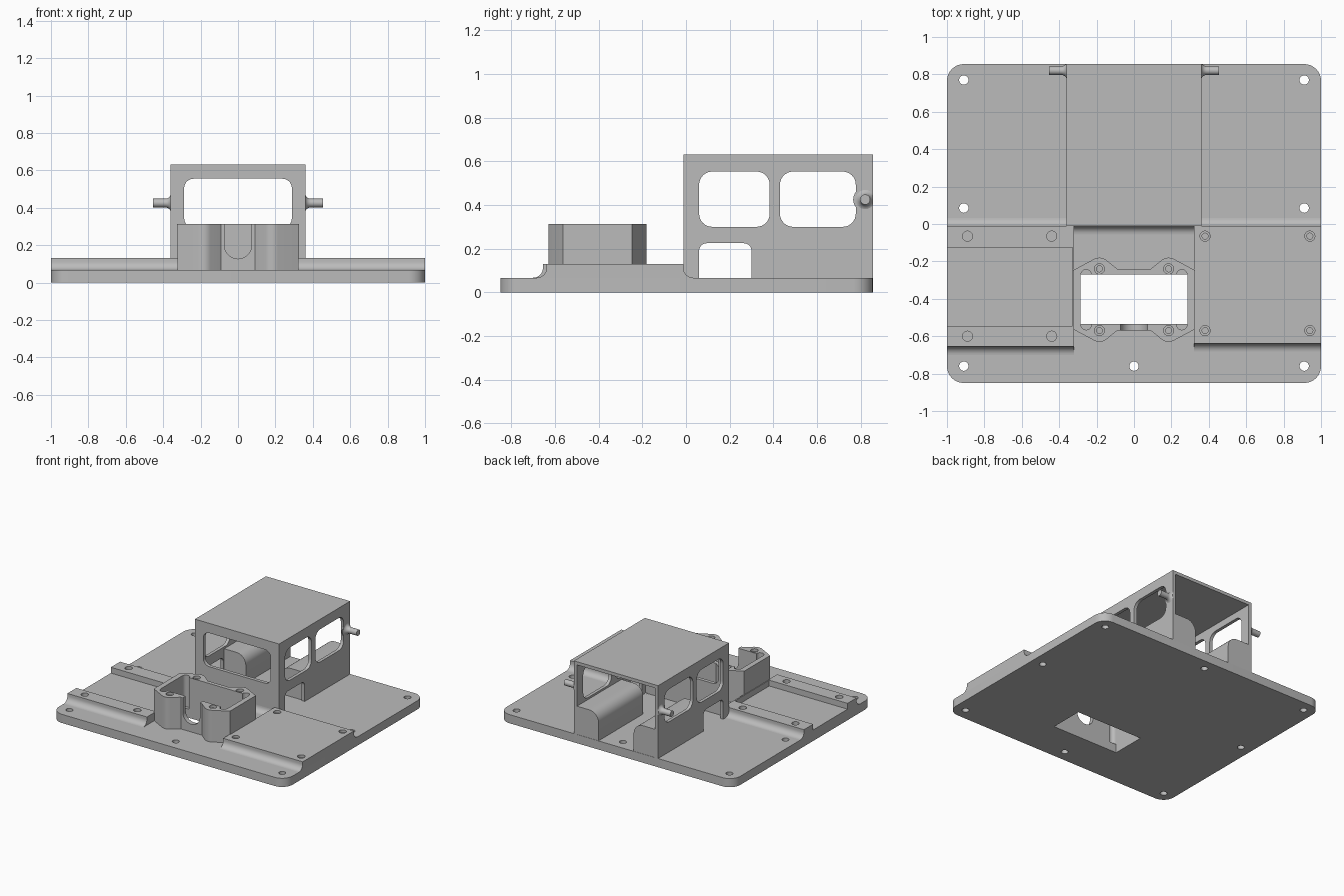
import bpy, bmesh
from math import sin, cos, pi, radians

cube = bpy.data.objects.get("Cube")
if cube:
    bpy.data.objects.remove(cube, do_unlink=True)

grey = bpy.data.materials.new("light_grey")
grey.use_nodes = True
grey.diffuse_color = (0.5, 0.5, 0.5, 1)
grey.node_tree.nodes["Principled BSDF"].inputs["Base Color"].default_value = (0.5, 0.5, 0.5, 1)


def arc(cx, cy, r, a0, a1, n=8):
    return [(cx + r * cos(radians(a0 + (a1 - a0) * i / n)),
             cy + r * sin(radians(a0 + (a1 - a0) * i / n))) for i in range(n + 1)]


def rounded(u0, u1, v0, v1, r):
    return (arc(u1 - r, v1 - r, r, 0, 90) + arc(u0 + r, v1 - r, r, 90, 180)
            + arc(u0 + r, v0 + r, r, 180, 270) + arc(u1 - r, v0 + r, r, 270, 360))


def rect(u0, u1, v0, v1):
    return [(u0, v0), (u1, v0), (u1, v1), (u0, v1)]


def circle(u, v, r):
    return arc(u, v, r, 0, 345, 23)


def prism(name, loop, axis, lo, hi):
    """Extrude a 2D loop along an axis."""
    place = {"x": lambda u, v, w: (w, u, v),
             "y": lambda u, v, w: (u, w, v),
             "z": lambda u, v, w: (u, v, w)}[axis]
    bm = bmesh.new()
    a = [bm.verts.new(place(u, v, lo)) for u, v in loop]
    b = [bm.verts.new(place(u, v, hi)) for u, v in loop]
    n = len(loop)
    bm.faces.new(a)
    bm.faces.new(b)
    for i in range(n):
        bm.faces.new((a[i], a[(i + 1) % n], b[(i + 1) % n], b[i]))
    return finish(name, bm)


def finish(name, bm):
    bmesh.ops.recalc_face_normals(bm, faces=bm.faces[:])
    me = bpy.data.meshes.new(name)
    bm.to_mesh(me)
    bm.free()
    me.materials.append(grey)
    ob = bpy.data.objects.new(name, me)
    bpy.context.collection.objects.link(ob)
    return ob


def carve(ob, cutters):
    """Subtract the cutters and keep the plain resulting mesh."""
    for c in cutters:
        m = ob.modifiers.new("cut", "BOOLEAN")
        m.operation, m.solver, m.object = "DIFFERENCE", "EXACT", c
    bpy.context.view_layer.update()
    dg = bpy.context.evaluated_depsgraph_get()
    me = bpy.data.meshes.new_from_object(ob.evaluated_get(dg))
    ob.modifiers.clear()
    ob.data = me
    for c in cutters:
        bpy.data.objects.remove(c, do_unlink=True)


def screw_hole(x, y, top, depth=0.055):
    return [prism("cutter", circle(x, y, 0.027), "z", top - 0.02, top + 0.05),
            prism("cutter", circle(x, y, 0.016), "z", top - depth, top + 0.04)]


FLOOR, DECK = 0.067, 0.13

# Base plate with mounting holes and the centre opening
plate = prism("base_plate", rounded(-1, 1, -0.85, 0.855, 0.09), "z", 0, FLOOR)
spots = [(x, y) for x in (-0.91, 0.91) for y in (-0.76, 0.085, 0.77)] + [(0, -0.76), (0, 0.77)]
cuts = [prism("cutter", circle(x, y, 0.025), "z", -0.1, 0.2) for x, y in spots]
cuts.append(prism("cutter", rect(-0.285, 0.285, -0.535, -0.27), "z", -0.1, 0.2))
carve(plate, cuts)


# Raised decks with concave fillets along front and back
def deck_profile(front, back, r=0.045):
    z = FLOOR + r
    return ([(front - r, 0.03), (back + r, 0.03)] + arc(back + r, z, r, 270, 180)
            + [(back, DECK), (front, DECK)] + arc(front - r, z, r, 0, -90))


left_deck = prism("left_deck", deck_profile(-0.638, -0.012), "x", 0.32, 1)
carve(left_deck, [c for x in (0.38, 0.94) for y in (-0.065, -0.57)
                  for c in screw_hole(x, y, DECK)])
right_deck = prism("right_deck", deck_profile(-0.655, -0.012), "x", -1, -0.32)
cuts = [prism("cutter", rect(-0.545, -0.125, 0.085, 0.3), "x", -1.1, -0.33)]
cuts += [prism("cutter", circle(x, y, 0.027), "z", 0.075, 0.2)
         for x in (-0.89, -0.44) for y in (-0.065, -0.6)]
carve(right_deck, cuts)

# Fillet at the foot of the cabin front
prism("cabin_foot_fillet", [(0, 0.05), (0, 0.11), (-0.012, 0.11)]
      + arc(-0.055, FLOOR + 0.043, 0.043, 0, -90) + [(-0.055, 0.05)], "x", -0.325, 0.325)

# Motor housing: four bosses joined by a thin wall
MID = -0.405
quarter = [(0.325, 0.158)] + arc(0.185, 0.165, 0.06, 62, 128, 8) + [(0.09, 0.165)]
half = quarter + [(-x, y) for x, y in reversed(quarter)]
outline = half + [(x, -y) for x, y in reversed(half)]
housing = prism("motor_housing", [(x, y + MID) for x, y in outline], "z", 0.03, 0.312)
cuts = [prism("cutter", rect(-0.285, 0.285, -0.535, -0.27), "z", -0.1, 0.5)]
for x in (-1, 1):
    for y in (-1, 1):
        cuts.append(prism("cutter", circle(0.256 * x, MID + 0.133 * y, 0.028), "z", FLOOR, 0.5))
        cuts += screw_hole(0.185 * x, MID + 0.165 * y, 0.312, 0.1)
cuts.append(prism("cutter", arc(0, 0.2, 0.073, 180, 360, 16) + [(0.073, 0.4), (-0.073, 0.4)],
                  "y", -0.7, -0.5))
carve(housing, cuts)

# Cabin shell, open at the back, with windows and side doorways
cabin = prism("cabin", rect(-0.36, 0.36, -0.012, 0.855), "z", 0.05, 0.63)
cuts = [prism("cutter", rect(-0.335, 0.335, 0.015, 1), "z", -0.1, 0.605),
        prism("cutter", rounded(-0.288, 0.288, 0.295, 0.555, 0.05), "y", -0.1, 0.1),
        prism("cutter", rounded(0.06, 0.383, 0.3, 0.553, 0.06), "x", -1, 1),
        prism("cutter", rounded(0.43, 0.777, 0.3, 0.553, 0.06), "x", -1, 1),
        prism("cutter", [(0.06, FLOOR), (0.3, FLOOR)] + arc(0.265, 0.19, 0.035, 0, 90)
              + arc(0.095, 0.19, 0.035, 90, 180), "x", -1, 1)]
carve(cabin, cuts)

# Inner side blocks with rounded inner top edges, and side pegs with flared roots
for side, s in (("left", 1), ("right", -1)):
    block = [(0.35, 0.05), (0.35, 0.285)] + arc(0.23, 0.205, 0.08, 90, 180) + [(0.15, 0.05)]
    prism(side + "_inner_block", [(s * x, z) for x, z in block], "y", 0.31, 0.853)

    profile = [(0.35, 0.055)] + [(x, r) for x, r in arc(0.39, 0.055, 0.032, 180, 270, 8)]
    profile += [(0.455, 0.023)]
    bm = bmesh.new()
    rings = []
    for x, r in profile:
        rings.append([bm.verts.new((s * x, min(0.82 + r * cos(2 * pi * i / 24), 0.855),
                                    0.425 + r * sin(2 * pi * i / 24))) for i in range(24)])
    for a, b in zip(rings, rings[1:]):
        for i in range(24):
            j = (i + 1) % 24
            bm.faces.new((a[i], a[j], b[j], b[i]))
    bm.faces.new(rings[0])
    bm.faces.new(rings[-1])
    finish(side + "_peg", bm)

# Smooth shading on curves, crisp edges elsewhere
bpy.ops.object.select_all(action="DESELECT")
parts = [o for o in bpy.context.collection.objects if o.type == "MESH"]
for o in parts:
    o.select_set(True)
bpy.context.view_layer.objects.active = parts[0]
bpy.ops.object.shade_smooth_by_angle(angle=radians(30))
